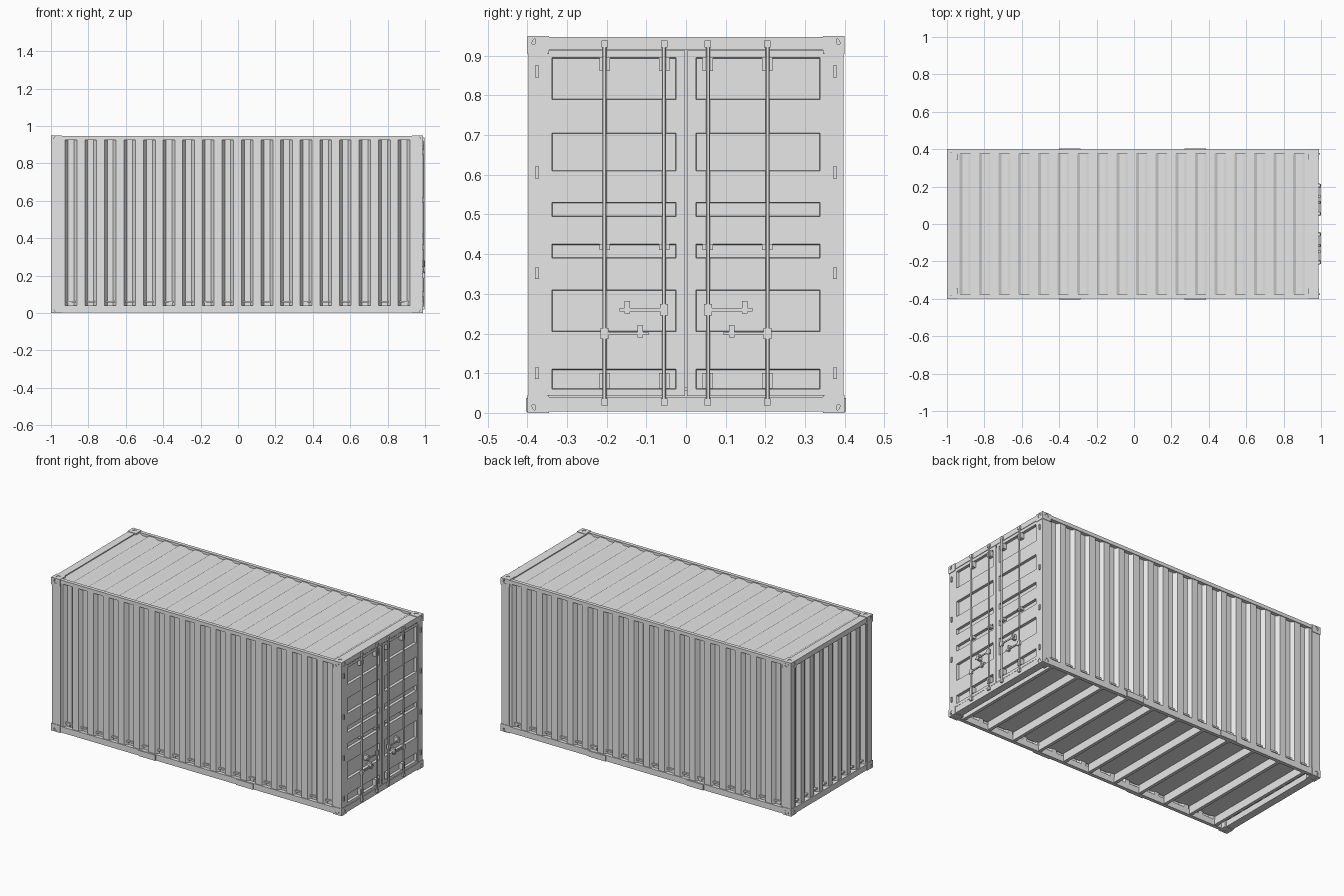
import bpy, bmesh
from mathutils import Matrix, Vector

cube = bpy.data.objects.get("Cube")
if cube:
    bpy.data.objects.remove(cube, do_unlink=True)

paint = bpy.data.materials.new("container_grey")
paint.use_nodes = True
GREY = (0.8, 0.8, 0.8, 1)
paint.diffuse_color = GREY
paint.node_tree.nodes["Principled BSDF"].inputs["Base Color"].default_value = GREY

BACK, DOOR = -1.0, 0.99      # end planes of the body
HALF, TOP = 0.4, 0.95
LIP = 0.003                  # frame sits this far inside the castings


def box(bm, x0, x1, y0, y1, z0, z1):
    size = Vector((abs(x1 - x0), abs(y1 - y0), abs(z1 - z0)))
    mid = Vector((x0 + x1, y0 + y1, z0 + z1)) / 2
    bmesh.ops.create_cube(bm, size=1, matrix=Matrix.Translation(mid) @ Matrix.Diagonal(size).to_4x4())


def rod(bm, centre, axis, radius, length, sides=12, stretch=1.0):
    turn = Vector((0, 0, 1)).rotation_difference(Vector(axis)).to_matrix().to_4x4()
    mat = Matrix.Translation(centre) @ turn @ Matrix.Diagonal((1, stretch, 1, 1))
    bmesh.ops.create_cone(bm, cap_ends=True, segments=sides, radius1=radius,
                          radius2=radius, depth=length, matrix=mat)


def finish(name, bm, smooth=False):
    bmesh.ops.recalc_face_normals(bm, faces=bm.faces)
    mesh = bpy.data.meshes.new(name)
    bm.to_mesh(mesh)
    bm.free()
    mesh.materials.append(paint)
    ob = bpy.data.objects.new(name, mesh)
    bpy.context.collection.objects.link(ob)
    if smooth:
        bpy.ops.object.select_all(action='DESELECT')
        ob.select_set(True)
        bpy.context.view_layer.objects.active = ob
        bpy.ops.object.shade_smooth_by_angle()
    return ob


def corrugated(name, start, end, ribs, low, high, outer, inner, place):
    """Trapezoid sheet; place(along, across, depth) gives a point."""
    step = (end - start) / ribs
    path = [(start, outer)]
    for i in range(ribs):
        for part, depth in ((.2, outer), (.35, inner), (.65, inner), (.8, outer)):
            path.append((start + (i + part) * step, depth))
    path.append((end, outer))
    bm = bmesh.new()
    rows = [[bm.verts.new(place(a, c, d)) for a, d in path] for c in (low, high)]
    for i in range(len(path) - 1):
        bm.faces.new((rows[0][i], rows[0][i + 1], rows[1][i + 1], rows[1][i]))
    return finish(name, bm)


# Corner castings with oval holes on their three outer faces
bm, holes = bmesh.new(), bmesh.new()
for x, sx in ((BACK, 1), (DOOR, -1)):
    for sy in (-1, 1):
        for z, sz in ((0, 1), (TOP, -1)):
            y = sy * HALF
            box(bm, x, x + sx * .06, y, y - sy * .055, z, z + sz * .045)
            rod(holes, (x, y - sy * .025, z + sz * .018), (1, 0, 0), .013, .02, 16)
            rod(holes, (x + sx * .03, y, z + sz * .018), (0, 1, 0), .013, .02, 16)
            rod(holes, (x + sx * .03, y - sy * .027, z), (0, 0, 1), .012, .02, 16)
castings = finish("corner_castings", bm)
cutter = finish("casting_hole_cutter", holes)
cutter.hide_render = True
cutter.hide_set(True)
mod = castings.modifiers.new("holes", 'BOOLEAN')
mod.object, mod.solver = cutter, 'EXACT'
bpy.context.view_layer.update()
cut = bpy.data.meshes.new_from_object(castings.evaluated_get(bpy.context.evaluated_depsgraph_get()))
castings.modifiers.clear()
castings.data = cut
bpy.data.objects.remove(cutter, do_unlink=True)

# Posts, rails and headers
xb, xd, ye, zt = BACK + LIP, DOOR - LIP, HALF - LIP, TOP - LIP
bm = bmesh.new()
for s in (-1, 1):
    box(bm, xb, -.94, s * ye, s * .355, .02, .93)
    box(bm, .935, xd, s * ye, s * .35, .02, .93)
    box(bm, xb + .02, xd - .02, s * ye, s * .375, .925, zt)
    box(bm, xb + .02, xd - .02, s * ye, s * .375, LIP, .04)
box(bm, xb, -.95, -.38, .38, .915, zt)
box(bm, xb, -.95, -.38, .38, LIP, .04)
box(bm, .93, xd, -.38, .38, .915, zt)
box(bm, .94, xd, -.38, .38, LIP, .04)
finish("frame", bm)

# Corrugated skins
for side, s in (("right", -1), ("left", 1)):
    corrugated(side + "_wall", -.945, .94, 18, .035, .93, .392, .37, lambda a, c, d: (a, s * d, c))
corrugated("end_wall", -.36, .36, 8, .035, .92, BACK + .01, BACK + .035, lambda a, c, d: (d, a, c))
corrugated("roof", -.955, .935, 18, -.38, .38, .941, .932, lambda a, c, d: (a, c, d))

# Floor and cross beams
bm = bmesh.new()
box(bm, -.98, .97, -.38, .38, .055, .065)
finish("floor", bm)
bm = bmesh.new()
for i in range(11):
    x = -.9 + i * .18
    box(bm, x - .01, x + .01, -.376, .376, .006, .056)
finish("cross_beams", bm)

# Fork pocket plates on the bottom rails
bm = bmesh.new()
for s in (-1, 1):
    for x in (-.4, .27):
        box(bm, x, x + .115, s * .39, s * .403, LIP, .038)
finish("fork_pocket_plates", bm)

# Door leaves with recessed panels
ROWS = ((.06, .11), (.205, .31), (.39, .425), (.495, .53), (.61, .705), (.79, .895))
zs = [.042] + [z for row in ROWS for z in row] + [.913]
for side, s in (("right", -1), ("left", 1)):
    bm = bmesh.new()
    ys = [s * y for y in (.002, .025, .338, .352)]
    grid = [[bm.verts.new((DOOR - .004, y, z)) for z in zs] for y in ys]
    panels = []
    for i in range(len(ys) - 1):
        for j in range(len(zs) - 1):
            quad = [grid[i][j], grid[i + 1][j], grid[i + 1][j + 1], grid[i][j + 1]]
            face = bm.faces.new(quad if s > 0 else quad[::-1])
            if i == 1 and j % 2:
                panels.append(face)
    bm.normal_update()
    bmesh.ops.inset_individual(bm, faces=panels, thickness=.002, depth=-.016)
    finish(side + "_door", bm)
bm = bmesh.new()
box(bm, .95, .965, -.36, .36, .03, .93)
finish("door_backing", bm)

# Hinges
bm = bmesh.new()
for s in (-1, 1):
    for z in (.1, .352, .606, .86):
        box(bm, DOOR - .006, DOOR + .004, s * .371, s * .38, z - .015, z + .015)
finish("door_hinges", bm)

# Locking bars with their guides
bars, guides = bmesh.new(), bmesh.new()
for y in (-.205, -.055, .055, .205):
    rod(bars, (DOOR + .003, y, .478), (0, 0, 1), .005, .92)
    for z0, z1 in ((.062, .1), (.41, .426), (.862, .895)):
        box(guides, DOOR - .02, DOOR + .003, y - .013, y + .013, z0, z1)
    for z in (.027, .93):
        box(guides, DOOR - .006, DOOR + .008, y - .008, y + .008, z - .009, z + .009)
finish("locking_bars", bars, True)
finish("bar_guides", guides)

# Handles, each with a hub on its bar and a catch on the door
bm = bmesh.new()
for s in (-1, 1):
    for bar, tip, catch, z in ((.055, .168, .148, .26), (.205, .095, .115, .2)):
        box(bm, DOOR + .002, DOOR + .007, s * bar, s * tip, z - .004, z + .004)
        box(bm, DOOR - .003, DOOR + .009, s * bar - .01, s * bar + .01, z - .014, z + .014)
        box(bm, DOOR - .02, DOOR + .009, s * catch - .007, s * catch + .007, z - .01, z + .022)
finish("door_handles", bm)
